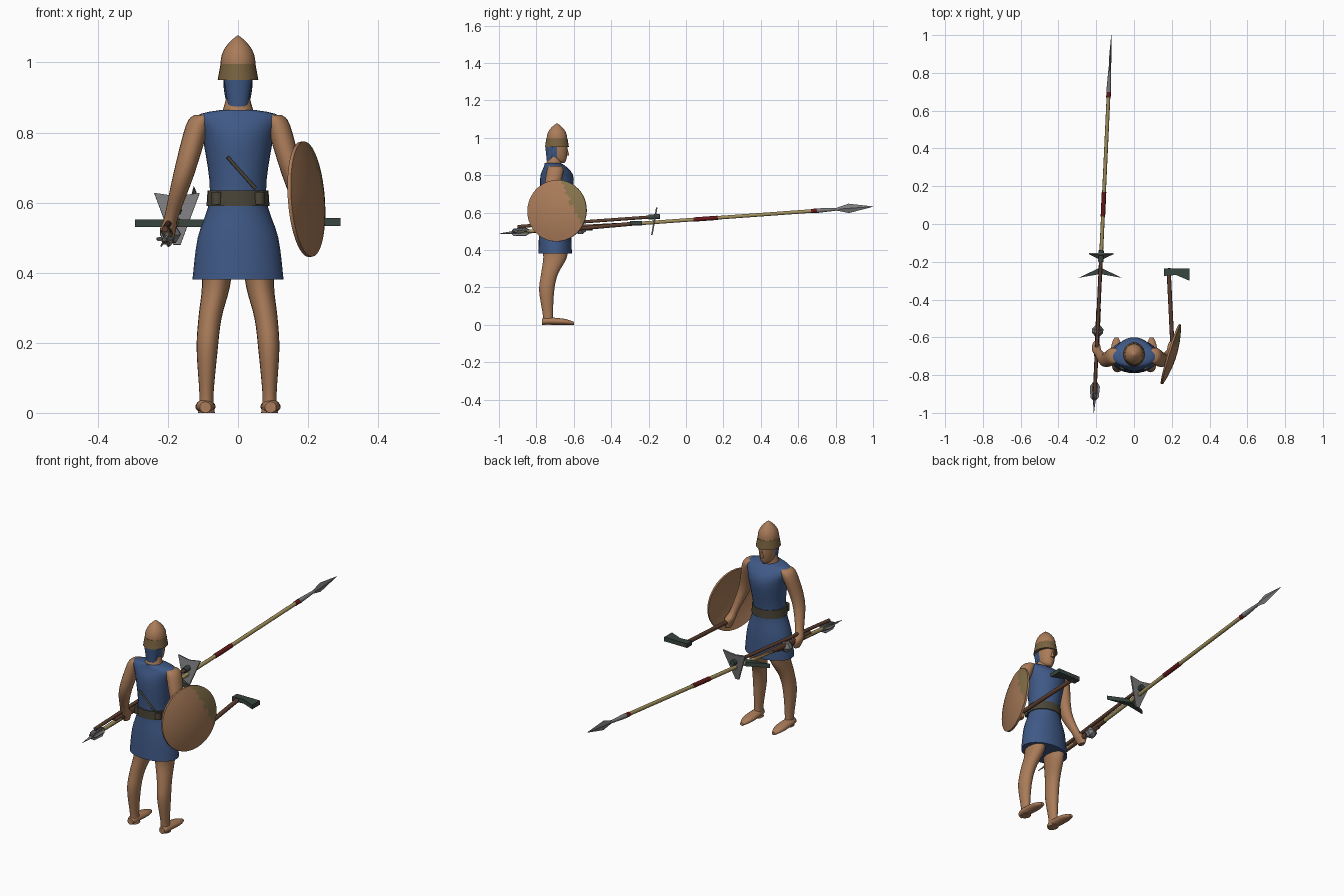
import bpy, bmesh, math
from mathutils import Matrix, Vector

default_cube = bpy.data.objects.get("Cube")
if default_cube:
    bpy.data.objects.remove(default_cube)


def material(name, *rgb):
    made = bpy.data.materials.new(name)
    made.use_nodes = True
    made.diffuse_color = (*rgb, 1)
    made.node_tree.nodes["Principled BSDF"].inputs["Base Color"].default_value = (*rgb, 1)
    return made


SKIN = material("tan skin", .4, .2, .1)
BLUE = material("blue cloth", .05, .1, .24)
LEATHER = material("dark leather", .07, .06, .04)
BAND = material("helmet band brown", .19, .12, .05)
OLIVE = material("olive bronze", .24, .17, .07)
ASH = material("pale wood", .36, .28, .11)
WOOD = material("dark wood", .11, .05, .03)
RED = material("dark red", .13, .01, .01)
STEEL = material("steel", .2, .2, .21)
IRON = material("dark iron", .04, .06, .05)


def finish(name, bm, materials, rule=None, angle=40):
    bmesh.ops.recalc_face_normals(bm, faces=bm.faces)
    if rule:
        for face in bm.faces:
            face.material_index = rule(face)
    mesh = bpy.data.meshes.new(name)
    bm.to_mesh(mesh)
    bm.free()
    for item in materials:
        mesh.materials.append(item)
    obj = bpy.data.objects.new(name, mesh)
    bpy.context.collection.objects.link(obj)
    bpy.ops.object.select_all(action='DESELECT')
    obj.select_set(True)
    bpy.context.view_layer.objects.active = obj
    bpy.ops.object.shade_smooth_by_angle(angle=math.radians(angle))


def frame(start, end):
    """Local z runs from start to end and local y points up."""
    start, end = Vector(start), Vector(end)
    turn = (end - start).to_track_quat('Z', 'Y').to_matrix().to_4x4()
    return Matrix.Translation(start) @ turn


def refine(keys, steps=4):
    """Pass a smooth spline through the key rings."""
    rings = []
    for a, b, c, d in zip(keys[:1] + keys, keys, keys[1:], keys[2:] + keys[-1:]):
        for step in range(steps):
            t = step / steps
            bend = (2 * a - 5 * b + 4 * c - d) * t + (3 * b - a - 3 * c + d) * t * t
            rings.append(b + (c - a + bend) * t / 2)
    return rings + keys[-1:]


def loft(name, rings, materials, place, sides=20, curved=False, rule=None, angle=50):
    """Skin ellipses given as height, x radius, y radius, then optional y and x offsets."""
    rings = [Vector((*ring, 0, 0)[:5]) for ring in rings]
    if curved:
        rings = refine(rings)
    bm = bmesh.new()
    loops = []
    for z, width, depth, y, x in rings:
        turns = [math.tau * i / sides for i in range(sides)]
        loops.append([bm.verts.new(place @ Vector((x + width * math.cos(t), y + depth * math.sin(t), z)))
                      for t in turns])
    for low, high in zip(loops, loops[1:]):
        for i in range(sides):
            bm.faces.new((low[i - 1], low[i], high[i], high[i - 1]))
    bm.faces.new(loops[0])
    bm.faces.new(loops[-1])
    finish(name, bm, materials, rule, angle)


def pole(name, start, end, radius, mat, end_radius=None):
    length = (Vector(end) - Vector(start)).length
    last = end_radius or radius
    loft(name, [(0, radius, radius), (length, last, last)], [mat], frame(start, end), sides=10)


def plate(name, outline, thickness, mat, place):
    """Extrude a flat outline along local z, half to each side."""
    bm = bmesh.new()
    half = Vector((0, 0, thickness / 2))
    base = bm.faces.new([bm.verts.new(place @ (Vector((x, y, 0)) - half)) for x, y in outline])
    grown = bmesh.ops.extrude_face_region(bm, geom=[base])["geom"]
    bmesh.ops.translate(bm, vec=place.to_3x3() @ half * 2,
                        verts=[v for v in grown if isinstance(v, bmesh.types.BMVert)])
    finish(name, bm, [mat])


# The figure stands near the back of the long spear
BODY = Matrix.Translation((0, -.7, 0))

# Tunic, belt, pouches and back strap
loft("tunic", [(.38, .13, .09), (.5, .115, .085), (.62, .08, .075), (.78, .1, .09, .01),
               (.845, .12, .06), (.865, .045, .04, -.015)], [BLUE], BODY, sides=28, curved=True, angle=60)
loft("belt", [(.59, .09, .08), (.635, .087, .08)], [LEATHER], BODY, sides=28)
pole("back_strap", (-.03, -.78, .73), (.05, -.77, .64), .005, LEATHER)
for x in (-.06, .06):
    pole("belt_pouch", (x, -.755, .595), (x, -.755, .63), .016, LEATHER)

# Neck, head with cloth over the back, and nose
loft("neck", [(.84, .05, .045, -.01), (.9, .033, .036)], [SKIN], BODY)
loft("head", [(.866, .012, .02, .03), (.88, .03, .044, .015), (.92, .04, .056, .01), (.97, .042, .057, .01)],
     [SKIN, BLUE], BODY, sides=24, curved=True, angle=60,
     rule=lambda face: int(face.calc_center_median().y < -.69))
loft("hood_back", [(.875, .028, .02, -.024), (.95, .04, .032, -.02)], [BLUE], BODY)
loft("nose", [(.905, .01, .013, .063), (.945, .004, .008, .058)], [SKIN], BODY, sides=8)

# Helmet with a flared band and a pointed dome
HELMET = Matrix.Translation((0, -.69, .95))
loft("helmet_band", [(0, .058, .064), (.045, .05, .057)], [BAND], HELMET, sides=24)
dome = []
for step in range(10):
    t = step / 9
    radius = .048 * (1 - t ** 2.5) + .002
    dome.append((.04 + .087 * t, radius, radius * 1.1))
loft("helmet_dome", dome, [SKIN], HELMET, sides=24, angle=60)

# Arms, legs and feet, mirrored
for side, name in ((-1, "right"), (1, "left")):
    mirror = BODY @ Matrix.Diagonal((side, 1, 1, 1))
    loft(name + "_arm", [(.85, .03, .03, 0, .095), (.82, .034, .045, 0, .115), (.68, .03, .036, -.02, .155),
                         (.56, .02, .024, .02, .19), (.52, .023, .036, .045, .2), (.48, .012, .02, .055, .2)],
         [SKIN], mirror, curved=True, angle=60)
    loft(name + "_leg", [(.44, .046, .07, 0, .06), (.36, .04, .063, 0, .063), (.27, .033, .045, -.03, .08),
                         (.18, .03, .04, -.045, .088), (.05, .02, .027, -.038, .09), (0, .024, .03, -.035, .09)],
         [SKIN], mirror, curved=True, angle=60)
    sole = [(0, .016, .016), (.03, .025, .02), (.12, .028, .016), (.17, .01, .008)]
    loft(name + "_foot", [(t, width, height, height) for t, width, height in sole], [SKIN],
         frame((side * .093, -.77, 0), (side * .093, -.6, 0)), curved=True, angle=60)

# Round shield, domed outwards, with a bronze patch towards the leading rim
CENTRE = Vector((.197, -.69, .61))
FACING = Vector((.95, -.29, .07))
RADIUS = .165


def bronze_patch(face):
    offset = (face.calc_center_median() - CENTRE) / RADIUS
    return int(face.normal.dot(FACING) > .5 and offset.y * .9 + offset.z * .4 > .5)


spread = [i / 8 for i in range(9)]
shell = [(RADIUS * max(t, .02), .025 * (1 - t * t)) for t in spread]
profile = [(z - .007, r, r) for r, z in shell] + [(z + .003, r, r) for r, z in reversed(shell)]
loft("shield", profile, [SKIN, OLIVE], frame(CENTRE, CENTRE + FACING), sides=40, rule=bronze_patch)

# Long spear; the other weapons in the right hand follow its line
TAIL, TIP = Vector((-.213, -1, .488)), Vector((-.12, 1, .632))


def along(y, lift=0):
    return TAIL.lerp(TIP, (y + 1) / 2) + Vector((0, 0, lift))


pole("spear_shaft", along(-.9), along(.72), .01, ASH)
pole("spear_grip", along(-.7), along(-.45), .012, WOOD)
pole("red_wrap", along(.04), along(.17), .012, RED)
pole("small_red_wrap", along(.67), along(.7), .012, RED)
pole("spear_socket", along(.7), along(.82), .013, STEEL, .007)
loft("spear_blade", [(0, .005, .006), (.07, .007, .025), (.2, .001, .001)], [STEEL],
     frame(along(.8), TIP), sides=4, angle=20)
pole("butt_spike", along(-.88), TAIL, .012, STEEL, .001)

# Flanged mace with its head to the rear and a faceted knob in front
pole("mace_handle", along(-.5, -.01), along(-.93), .009, WOOD)
for i in range(6):
    spin = Matrix.Rotation(math.tau * i / 6, 4, 'Z') @ Matrix.Rotation(math.pi / 2, 4, 'X')
    plate("mace_flange", [(0, 0), (.026, .04), (.022, .1), (0, .12)], .005, STEEL,
          frame(along(-.82), along(-.94)) @ spin)
loft("mace_knob", [(0, .012, .012), (.02, .03, .028), (.04, .03, .028), (.06, .012, .012)], [STEEL],
     frame(along(-.595, -.01), along(-.53, -.01)), sides=6, angle=20)

# Broad triangular battle axe
pole("battle_axe_handle", along(-.9, .03), along(-.15, .03), .009, WOOD)
pole("battle_axe_collar", along(-.2, .03), along(-.14, .03), .014, IRON)
neck = along(-.165, .03)
plate("battle_axe_blade", [(-.065, .05), (0, .04), (.065, .05), (.01, -.1), (-.01, -.1)], .008, STEEL,
      frame(neck, neck + Vector((0, -1, .18))))

# War pick with two tapering points
pole("war_pick_handle", along(-.75, .01), along(-.25), .009, WOOD)
plate("war_pick_head", [(-.115, -.02), (0, 0), (.115, -.02), (.01, .03), (-.01, .03)], .022, IRON,
      Matrix.Translation(along(-.265)))

# Hand axe in the left hand
pole("hand_axe_handle", (.205, -.68, .505), (.183, -.235, .545), .011, WOOD)
plate("hand_axe_head", [(-.025, -.025), (.04, -.02), (.11, -.05), (.11, .015), (-.025, .015)], .022, IRON,
      Matrix.Translation((.183, -.25, .545)))
